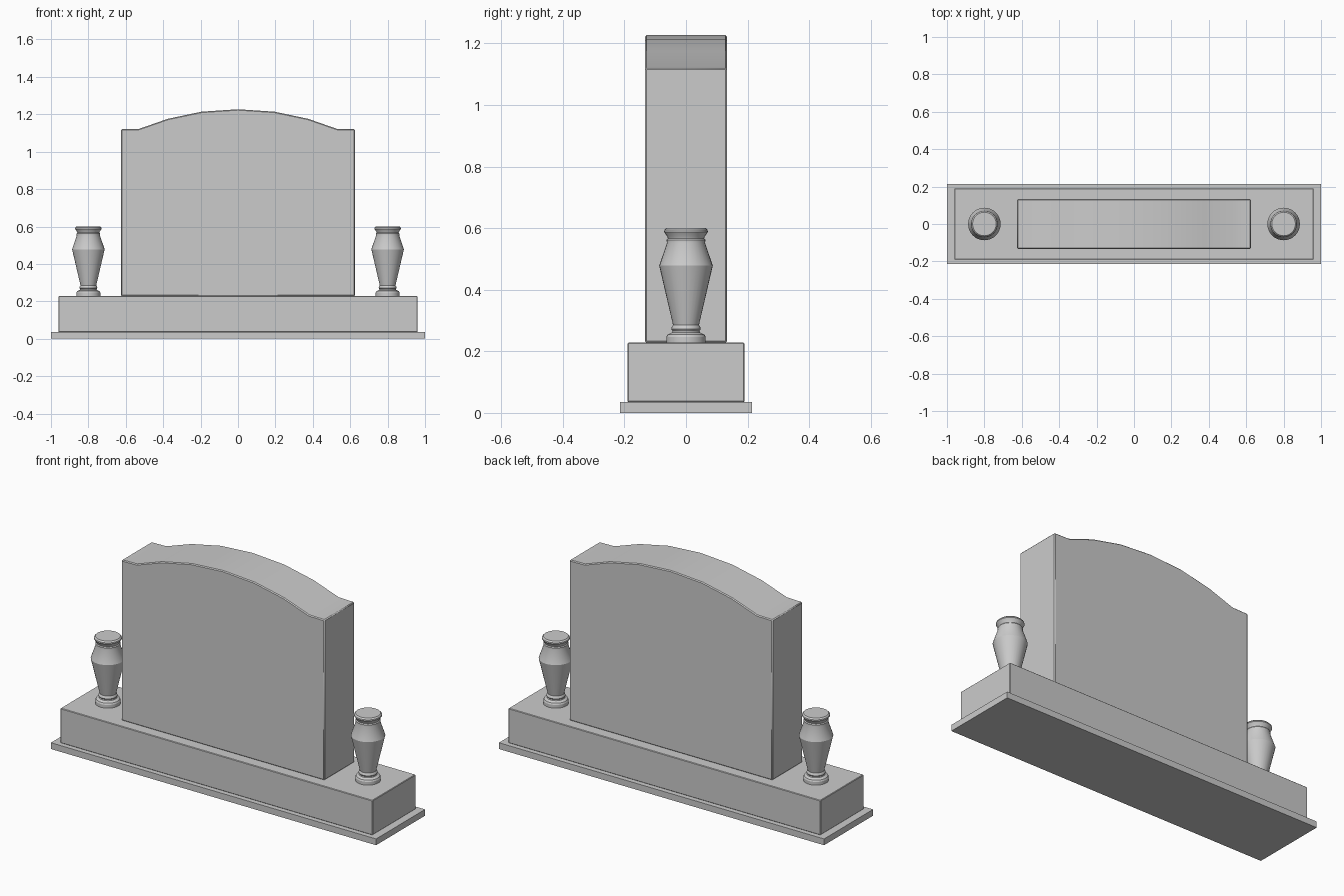
import bpy, bmesh, math

if "Cube" in bpy.data.objects:
    bpy.data.objects.remove(bpy.data.objects["Cube"])


def make_object(name, bm, smooth_angle=None):
    bmesh.ops.recalc_face_normals(bm, faces=bm.faces)
    mesh = bpy.data.meshes.new(name)
    bm.to_mesh(mesh)
    bm.free()
    obj = bpy.data.objects.new(name, mesh)
    bpy.context.collection.objects.link(obj)
    if smooth_angle:
        bpy.ops.object.select_all(action='DESELECT')
        obj.select_set(True)
        bpy.context.view_layer.objects.active = obj
        bpy.ops.object.shade_smooth_by_angle(angle=math.radians(smooth_angle))
    return obj


def slab(name, half_x, half_y, z0, z1):
    bm = bmesh.new()
    bmesh.ops.create_cube(bm, size=1)
    for v in bm.verts:
        v.co.x *= 2 * half_x
        v.co.y *= 2 * half_y
        v.co.z = z0 if v.co.z < 0 else z1
    return make_object(name, bm)


def add_bevel(obj, width):
    mod = obj.modifiers.new("edge_bevel", 'BEVEL')
    mod.width = width
    mod.segments = 1
    mod.limit_method = 'ANGLE'
    mod.angle_limit = math.radians(40)


def vase(name, x, profile, sides=32):
    bm = bmesh.new()
    rings = []
    for r, z in profile:
        rings.append([bm.verts.new((x + r * math.cos(2 * math.pi * i / sides),
                                    r * math.sin(2 * math.pi * i / sides), z))
                      for i in range(sides)])
    for a, b in zip(rings, rings[1:]):
        for i in range(sides):
            j = (i + 1) % sides
            bm.faces.new((a[i], a[j], b[j], b[i]))
    bm.faces.new(rings[0])
    bm.faces.new(rings[-1])
    return make_object(name, bm, 25)


# Stepped plinth
slab("foundation", 1.0, 0.215, 0, 0.035)
base = slab("base", 0.96, 0.19, 0.035, 0.228)
add_bevel(base, 0.003)

# Tablet with a serpentine top, extruded front to back
half_top = [(0.625, 1.12), (0.53, 1.122), (0.375, 1.176), (0.195, 1.214)]
outline = ([(0.625, 0.228)] + half_top + [(0, 1.227)]
           + [(-x, z) for x, z in reversed(half_top)] + [(-0.625, 0.228)])
bm = bmesh.new()
front = bm.faces.new([bm.verts.new((x, -0.133, z)) for x, z in outline])
ext = bmesh.ops.extrude_face_region(bm, geom=[front], use_keep_orig=True)
for v in ext["geom"]:
    if isinstance(v, bmesh.types.BMVert):
        v.co.y = 0.133
tablet = make_object("tablet", bm, 30)
add_bevel(tablet, 0.005)

# Turned flower vases, one at each end
vase_profile = [(0.064, 0.228), (0.064, 0.246), (0.060, 0.254), (0.046, 0.261),
                (0.044, 0.266), (0.048, 0.272), (0.046, 0.280), (0.042, 0.285),
                (0.087, 0.478), (0.062, 0.552), (0.063, 0.562), (0.059, 0.567),
                (0.061, 0.573), (0.071, 0.588), (0.070, 0.594), (0.063, 0.601)]
for side, x in (("left", -0.8), ("right", 0.8)):
    vase("vase_" + side, x, vase_profile)
